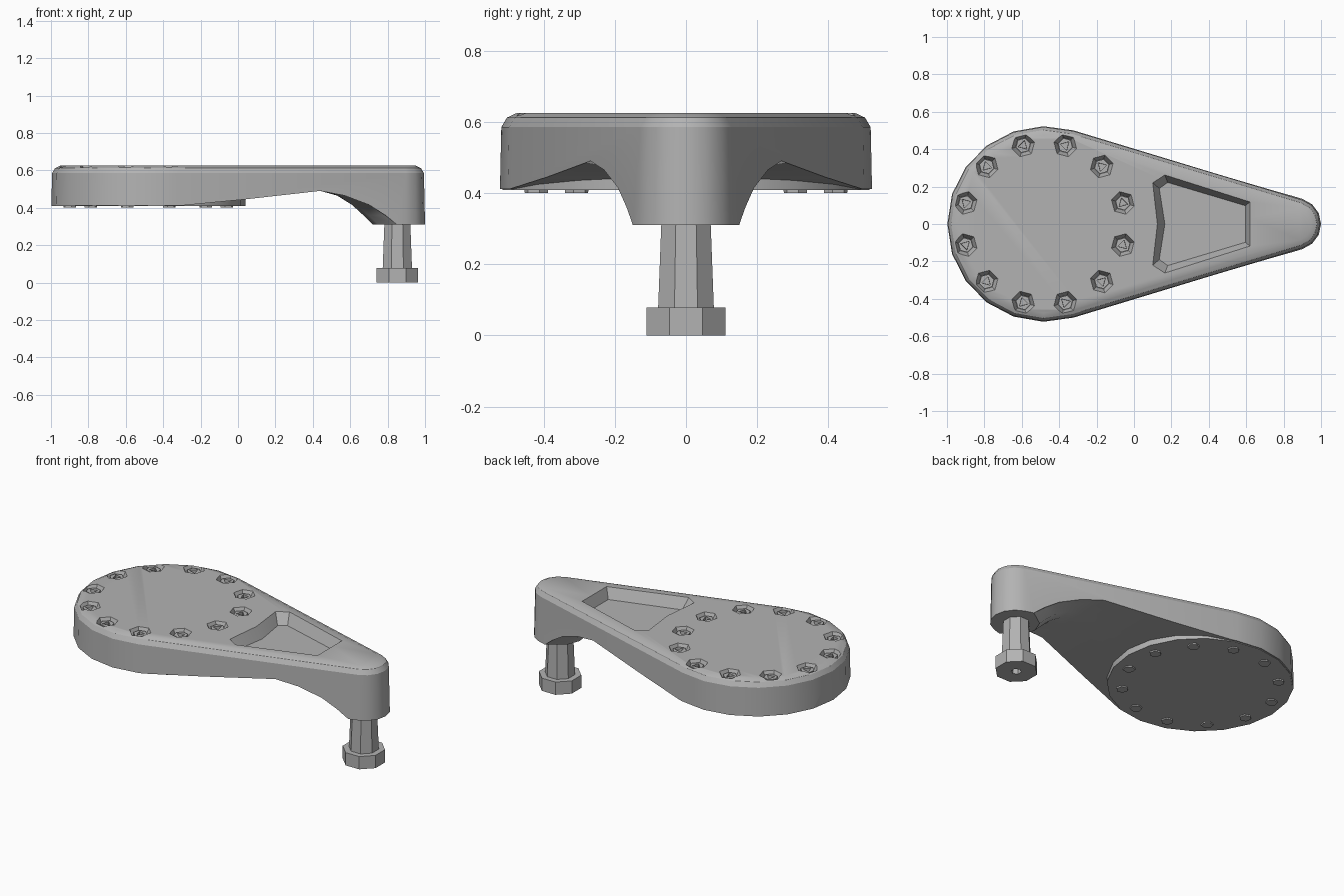
import bpy, bmesh
from math import sin, cos, pi, asin
from mathutils import Matrix

cube = bpy.data.objects.get("Cube")
if cube:
    bpy.data.objects.remove(cube, do_unlink=True)

grey = bpy.data.materials.new("plain_grey")
grey.use_nodes = True
grey.diffuse_color = (0.45, 0.45, 0.45, 1)
shader = next(n for n in grey.node_tree.nodes if n.type == 'BSDF_PRINCIPLED')
shader.inputs["Base Color"].default_value = grey.diffuse_color


def finish(name, bm):
    """Turn a bmesh into a named grey object."""
    bmesh.ops.recalc_face_normals(bm, faces=bm.faces)
    mesh = bpy.data.meshes.new(name)
    bm.to_mesh(mesh)
    bm.free()
    mesh.materials.append(grey)
    obj = bpy.data.objects.new(name, mesh)
    bpy.context.collection.objects.link(obj)
    return obj


def loft(name, rings):
    """Skin a closed solid through rings with equal point counts."""
    bm = bmesh.new()
    loops = [[bm.verts.new(p) for p in ring] for ring in rings]
    n = len(rings[0])
    for a, b in zip(loops, loops[1:]):
        for i in range(n):
            j = (i + 1) % n
            bm.faces.new((a[i], a[j], b[j], b[i]))
    caps = [bm.faces.new(loops[0]), bm.faces.new(loops[-1])]
    bmesh.ops.triangulate(bm, faces=caps)
    return finish(name, bm)


def prisms(name, spots, sides, r_low, r_high, z_low, z_high, turn=0):
    """Upright prism or cone at each (x, y, angle) spot, in one mesh."""
    bm = bmesh.new()
    for x, y, a in spots:
        place = Matrix.Translation((x, y, (z_low + z_high) / 2))
        bmesh.ops.create_cone(bm, cap_ends=True, segments=sides, radius1=r_low,
                              radius2=r_high, depth=z_high - z_low,
                              matrix=place @ Matrix.Rotation(a + turn, 4, 'Z'))
    return finish(name, bm)


def cut(obj, cutter):
    cutter.hide_render = True
    mod = obj.modifiers.new("cut", 'BOOLEAN')
    mod.operation = 'DIFFERENCE'
    mod.solver = 'EXACT'
    mod.object = cutter
    bpy.context.view_layer.objects.active = obj
    bpy.ops.object.modifier_apply(modifier=mod.name)
    bpy.data.objects.remove(cutter, do_unlink=True)


def smooth(obj, angle):
    bpy.ops.object.select_all(action='DESELECT')
    obj.select_set(True)
    bpy.context.view_layer.objects.active = obj
    bpy.ops.object.shade_smooth_by_angle(angle=angle)


# Teardrop outline: a big hub circle and a small tip circle joined by tangents
HUB, HUB_R, TIP, TIP_R = -0.475, 0.525, 0.86, 0.14
tangent = pi / 2 - asin((HUB_R - TIP_R) / (TIP - HUB))


def outline(inset, z):
    pts = []
    for cx, r, start, end, n in ((TIP, TIP_R, -tangent, tangent, 6),
                                 (HUB, HUB_R, tangent, 2 * pi - tangent, 12)):
        for i in range(n + 1):
            a = start + (end - start) * i / n
            pts.append((cx + (r - inset) * cos(a), (r - inset) * sin(a), z))
    return pts


body = loft("arm_body", [outline(0, 0.31), outline(0.006, 0.585),
                         outline(0.022, 0.612), outline(0.05, 0.625)])

# Underside: gentle arch, then a rounded drop to the tip column
profile = [(-1.1, 0.2, 0), (-1.1, 0.41, 0), (-0.3, 0.412, 0), (0.04, 0.445, 0),
           (0.44, 0.49, 0), (0.53, 0.465, 0.3), (0.61, 0.415, 0.7),
           (0.67, 0.36, 0.9), (0.72, 0.31, 1), (0.72, 0.2, 1)]
sections = [(-0.6, 0.14), (-0.15, 0.13), (-0.08, 0.03), (0, 0),
            (0.08, 0.03), (0.15, 0.13), (0.6, 0.14)]
cut(body, loft("underside_cutter",
               [[(x + k * shift, y, z) for x, z, k in profile]
                for y, shift in sections]))

# Tapered pocket on top of the arm
rim = [(0.125, 0), (0.10, 0.22), (0.165, 0.262), (0.62, 0.118)]
floor = [(0.165, 0), (0.135, 0.19), (0.18, 0.222), (0.595, 0.098)]


def mirrored(half, z):
    pts = half + [(x, -y) for x, y in reversed(half[1:])]
    return [(x, y, z) for x, y in pts]


cut(body, loft("pocket_cutter", [mirrored(floor, 0.56), mirrored(rim, 0.625),
                                 mirrored(rim, 0.7)]))

# Countersunk bolt ring around the hub
spots = [(-0.48 + 0.435 * cos(a), 0.435 * sin(a), a)
         for a in [pi / 12 + i * pi / 6 for i in range(12)]]
cut(body, prisms("recess_cutter", spots, 6, 0.042, 0.064, 0.585, 0.628))
smooth(body, 0.5)

bolts = prisms("hub_bolts", spots, 6, 0.034, 0.04, 0.40, 0.612)
cut(bolts, prisms("socket_cutter", spots, 3, 0.026, 0.03, 0.58, 0.65))

# Round hub plate under the wide end
hub = prisms("hub_plate", [(HUB, 0, 0)], 20, 0.515, 0.515, 0.408, 0.55)
smooth(hub, 0.5)

# Pin with a wider foot below the tip
pin = [(0.852, 0, 0)]
prisms("pin_shaft", pin, 8, 0.085, 0.074, 0.07, 0.34, pi / 8)
foot = prisms("pin_foot", pin, 8, 0.12, 0.12, 0, 0.078, pi / 8)
cut(foot, prisms("foot_hole_cutter", pin, 6, 0.032, 0.025, -0.02, 0.04))
